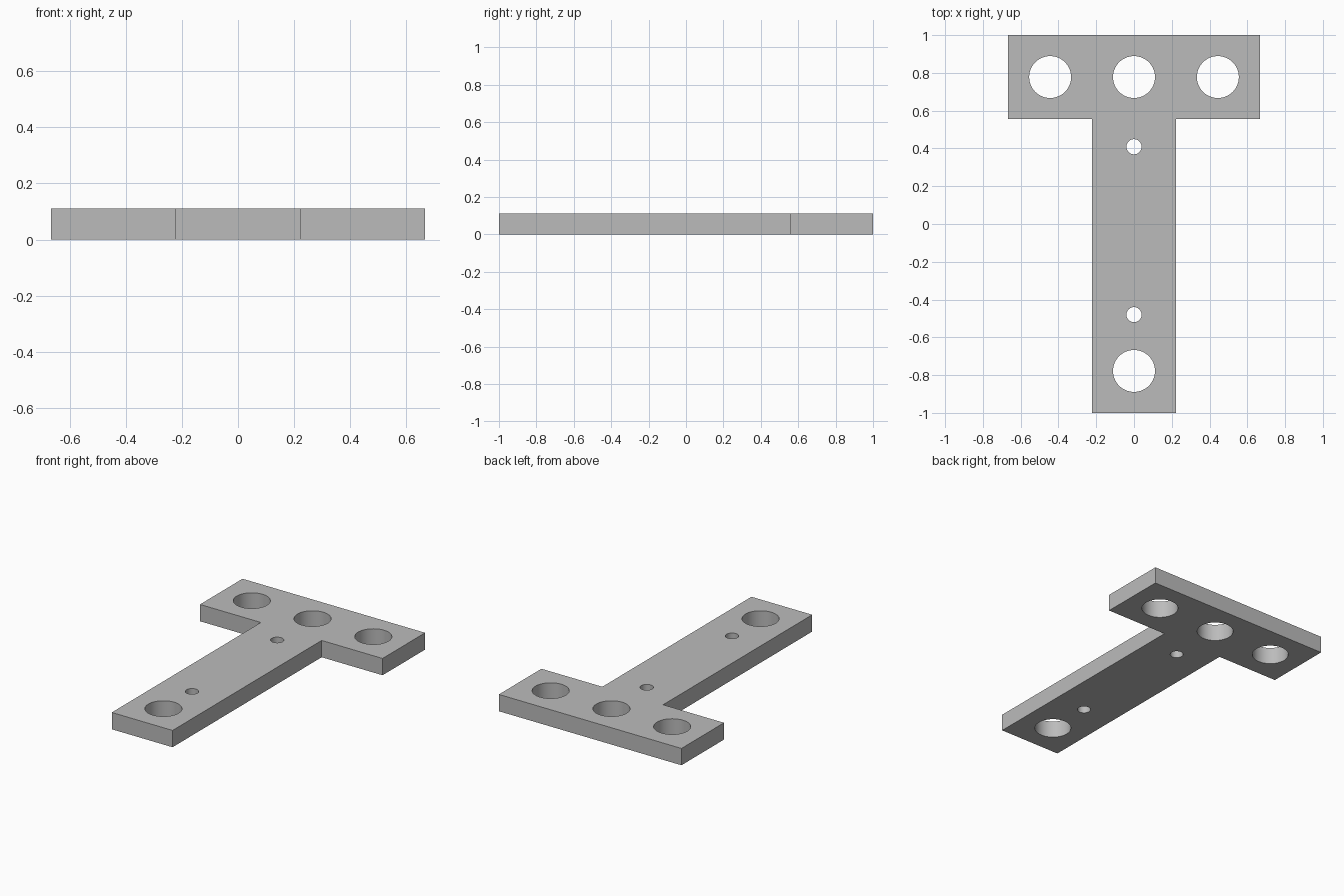
import bpy
import bmesh

cube = bpy.data.objects.get("Cube")
if cube:
    bpy.data.objects.remove(cube, do_unlink=True)

THICK = 0.111
HEAD_X, STEM_X = 0.667, 0.222      # half widths
HEAD_Y = 0.556                     # where the stem meets the head
BIG, SMALL = 0.111, 0.04           # hole radii

grey = bpy.data.materials.new("plain_grey")
grey.use_nodes = True
colour = (0.5, 0.5, 0.5, 1)
grey.diffuse_color = colour
grey.node_tree.nodes["Principled BSDF"].inputs["Base Color"].default_value = colour


def add_object(name, bm):
    mesh = bpy.data.meshes.new(name)
    bmesh.ops.recalc_face_normals(bm, faces=bm.faces)
    bm.to_mesh(mesh)
    bm.free()
    mesh.materials.append(grey)
    obj = bpy.data.objects.new(name, mesh)
    bpy.context.collection.objects.link(obj)
    return obj


# T-shaped plate: right half of the outline, mirrored, then extruded
half = [(STEM_X, -1), (STEM_X, HEAD_Y), (HEAD_X, HEAD_Y), (HEAD_X, 1)]
outline = half + [(-x, y) for x, y in reversed(half)]
bm = bmesh.new()
face = bm.faces.new([bm.verts.new((x, y, 0)) for x, y in outline])
top = bmesh.ops.extrude_face_region(bm, geom=[face])["geom"]
bmesh.ops.translate(bm, vec=(0, 0, THICK),
                    verts=[v for v in top if isinstance(v, bmesh.types.BMVert)])
plate = add_object("t_plate", bm)

# Round through holes: three in the head, three along the stem
holes = [(x, 0.778, BIG) for x in (-0.444, 0, 0.444)]
holes += [(0, 0.409, SMALL), (0, -0.48, SMALL), (0, -0.778, BIG)]
bm = bmesh.new()
for x, y, radius in holes:
    made = bmesh.ops.create_cone(bm, cap_ends=True, segments=64, radius1=radius,
                                 radius2=radius, depth=THICK * 3)
    bmesh.ops.translate(bm, vec=(x, y, THICK / 2), verts=made["verts"])
cutter = add_object("hole_cutter", bm)
cutter.hide_render = True

cut = plate.modifiers.new("holes", 'BOOLEAN')
cut.operation = 'DIFFERENCE'
cut.solver = 'EXACT'
cut.object = cutter

# Apply the cut, drop the helper and smooth the hole walls
bpy.ops.object.select_all(action='DESELECT')
plate.select_set(True)
bpy.context.view_layer.objects.active = plate
bpy.ops.object.modifier_apply(modifier=cut.name)
bpy.data.objects.remove(cutter, do_unlink=True)
bpy.ops.object.shade_smooth_by_angle(angle=0.5)
